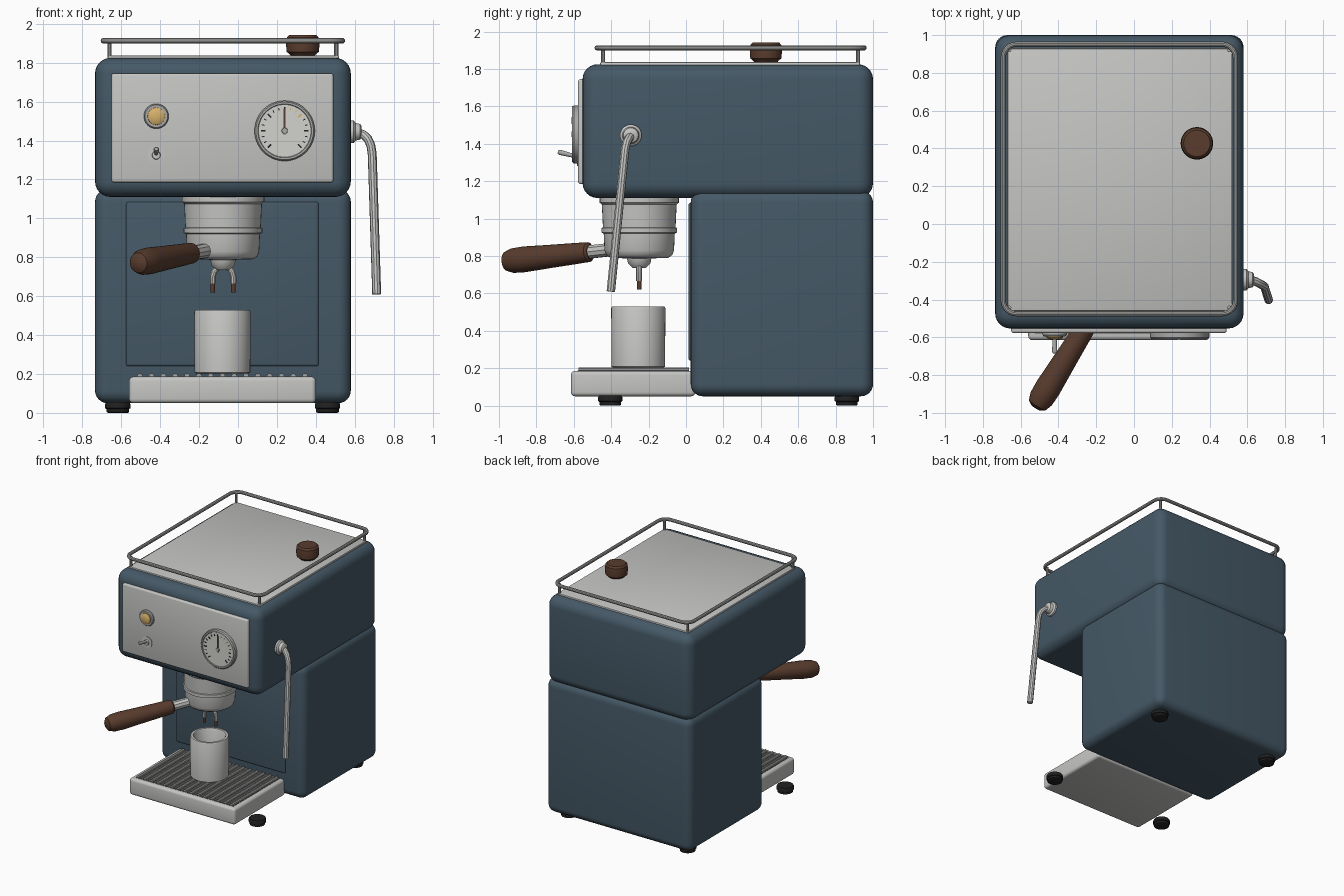
import bpy, bmesh, math
from mathutils import Vector

old = bpy.data.objects.get("Cube")
if old:
    bpy.data.objects.remove(old, do_unlink=True)


def material(name, r, g, b):
    m = bpy.data.materials.new(name)
    m.use_nodes = True
    m.diffuse_color = (r, g, b, 1)
    m.node_tree.nodes["Principled BSDF"].inputs["Base Color"].default_value = (r, g, b, 1)
    return m


blue = material("slate blue", 0.06, 0.10, 0.135)
steel = material("brushed steel", 0.56, 0.56, 0.55)
chrome = material("dark chrome", 0.4, 0.4, 0.39)
wood = material("brown wood", 0.10, 0.045, 0.027)
amber = material("amber", 0.68, 0.44, 0.15)
black = material("black rubber", 0.015, 0.015, 0.015)
dial_white = material("dial white", 0.65, 0.65, 0.62)
grille = material("grille shadow", 0.08, 0.08, 0.08)


def finish(name, bm, mat, loc=(0, 0, 0), direction=None):
    bmesh.ops.recalc_face_normals(bm, faces=bm.faces[:])
    mesh = bpy.data.meshes.new(name)
    bm.to_mesh(mesh)
    bm.free()
    mesh.materials.append(mat)
    ob = bpy.data.objects.new(name, mesh)
    bpy.context.collection.objects.link(ob)
    ob.location = loc
    if direction:
        ob.rotation_euler = Vector(direction).to_track_quat('Z', 'Y').to_euler()
    smooth(ob)
    return ob


def smooth(ob):
    bpy.ops.object.select_all(action='DESELECT')
    ob.select_set(True)
    bpy.context.view_layer.objects.active = ob
    bpy.ops.object.shade_smooth_by_angle(angle=math.radians(35))


def box(name, lo, hi, mat, bevel=0.0, segments=4):
    """Box between two corners, with rounded edges."""
    bm = bmesh.new()
    bmesh.ops.create_cube(bm, size=1)
    lo, hi = Vector(lo), Vector(hi)
    bmesh.ops.scale(bm, vec=hi - lo, verts=bm.verts)
    if bevel:
        bmesh.ops.bevel(bm, geom=bm.edges[:], offset=bevel, segments=segments,
                        profile=0.5, affect='EDGES', clamp_overlap=True)
    return finish(name, bm, mat, (lo + hi) / 2)


def lathe(name, profile, loc, mat, direction=None, steps=40):
    """Spin (radius, height) points around the local z axis."""
    bm = bmesh.new()
    pts = [(0, profile[0][1])] + profile + [(0, profile[-1][1])]
    vs = [bm.verts.new((r, 0, z)) for r, z in pts]
    es = [bm.edges.new(p) for p in zip(vs, vs[1:])]
    bmesh.ops.spin(bm, geom=vs + es, cent=(0, 0, 0), axis=(0, 0, 1),
                   angle=math.tau, steps=steps, use_merge=False)
    bmesh.ops.remove_doubles(bm, verts=bm.verts[:], dist=1e-5)
    return finish(name, bm, mat, loc, direction)


def tube(name, points, radius, mat, closed=False):
    curve = bpy.data.curves.new(name, 'CURVE')
    curve.dimensions = '3D'
    curve.bevel_depth = radius
    curve.bevel_resolution = 3
    curve.use_fill_caps = True
    sp = curve.splines.new('POLY')
    sp.points.add(len(points) - 1)
    for p, co in zip(sp.points, points):
        p.co = (*co, 1)
    sp.use_cyclic_u = closed
    curve.materials.append(mat)
    ob = bpy.data.objects.new(name, curve)
    bpy.context.collection.objects.link(ob)
    bpy.ops.object.select_all(action='DESELECT')
    ob.select_set(True)
    bpy.context.view_layer.objects.active = ob
    bpy.ops.object.convert(target='MESH')
    smooth(bpy.context.view_layer.objects.active)


FRONT = (0, -1, 0)
LEFT, RIGHT = -0.735, 0.58

# Housing
box("lower_body", (LEFT, 0.025, 0.05), (RIGHT, 1.0, 1.15), blue, 0.065, 6)
box("upper_body", (LEFT, -0.553, 1.11), (RIGHT, 1.0, 1.825), blue, 0.08, 6)
box("back_splash", (-0.575, 0.013, 0.24), (0.415, 0.06, 1.085), blue, 0.012, 3)
box("front_panel", (-0.65, -0.577, 1.185), (0.49, -0.5, 1.745), steel, 0.012, 3)
box("top_plate", (-0.67, -0.46, 1.80), (0.52, 0.93, 1.836), steel, 0.008, 2)

# Feet
for side, x in (("right", -0.618), ("left", 0.46)):
    for end, y in (("front", -0.405), ("back", 0.86)):
        lathe(f"{side}_{end}_foot", [(0.05, 0), (0.058, 0.004), (0.058, 0.02), (0.065, 0.024),
              (0.065, 0.045), (0.06, 0.055)], (x, y, 0), black)

# Cup rail with posts
x0, x1, y0, y1, R = -0.692, 0.537, -0.475, 0.952, 0.07
rail = []
corners = ((x1, y1), (x0, y1), (x0, y0), (x1, y0))
for k, (cx, cy) in enumerate(corners):
    sx, sy = (1 if cx > 0 else -1), (1 if cy > 0 else -1)
    for i in range(7):
        a = math.radians(90 * k + 15 * i)
        rail.append((cx - sx * R + R * math.cos(a), cy - sy * R + R * math.sin(a), 1.913))
    px, py = cx - sx * 0.032, cy - sy * 0.032
    tube(f"rail_post_{k}", [(px, py, 1.81), (px, py, 1.913)], 0.011, chrome)
tube("cup_rail", rail, 0.014, chrome, True)

# Lid knob
lathe("lid_knob", [(0.06, 0), (0.07, 0.012), (0.083, 0.022), (0.086, 0.06), (0.082, 0.095),
      (0.07, 0.108)], (0.333, 0.427, 1.834), wood)

# Indicator lamp and toggle switch
lathe("lamp_ring", [(0.064, 0), (0.064, 0.012), (0.058, 0.02), (0.046, 0.02)],
      (-0.42, -0.575, 1.525), chrome, FRONT)
lathe("lamp", [(0.046, 0), (0.044, 0.027), (0.03, 0.034), (0.012, 0.037)],
      (-0.42, -0.575, 1.525), amber, FRONT)
lathe("switch_base", [(0.045, 0), (0.045, 0.008), (0.022, 0.009), (0.02, 0.02)],
      (-0.42, -0.575, 1.325), steel, FRONT)
lathe("switch_lever", [(0.009, 0), (0.014, 0.1), (0.009, 0.11)],
      (-0.42, -0.578, 1.33), chrome, (0, -1, 0.25), 16)

# Pressure gauge
GX, GZ = 0.24, 1.45
lathe("gauge_bezel", [(0.155, 0), (0.155, 0.025), (0.148, 0.034), (0.138, 0.034), (0.134, 0.028)],
      (GX, -0.575, GZ), chrome, FRONT, 56)
lathe("gauge_face", [(0.135, 0), (0.135, 0.03)], (GX, -0.575, GZ), dial_white, FRONT, 56)
for i in range(19):
    deg = -135 + 15 * i
    major = i % 3 == 0
    hot = 15 <= deg <= 45
    half, inner = (0.004, 0.098) if major else (0.0025, 0.108)
    tick = box(f"gauge_tick_{i}", (-half, -0.002, inner), (half, 0.002, 0.122),
               amber if hot else black)
    a = math.radians(deg)
    mid = (inner + 0.122) / 2
    tick.location = (GX + mid * math.sin(a), -0.606, GZ + mid * math.cos(a))
    tick.rotation_euler = (0, a, 0)
box("gauge_needle", (GX - 0.005, -0.61, GZ - 0.02), (GX + 0.005, -0.606, GZ + 0.115), wood)
lathe("needle_hub", [(0.016, 0), (0.014, 0.009)], (GX, -0.604, GZ), chrome, FRONT, 20)

# Brew group and filter holder
CX, CY = -0.077, -0.25
lathe("brew_group", [(0.212, 1.13), (0.212, 1.085), (0.2, 1.075), (0.194, 0.95)],
      (CX, CY, 0), steel, None, 48)
lathe("filter_holder", [(0.19, 0.955), (0.202, 0.95), (0.202, 0.925), (0.19, 0.92), (0.186, 0.83),
      (0.176, 0.805), (0.155, 0.79), (0.065, 0.787), (0.06, 0.76), (0.035, 0.735)],
      (CX, CY, 0), steel, None, 48)
for side, s in (("right", -1), ("left", 1)):
    tube(f"{side}_spout", [(CX + s * dx, CY, z) for dx, z in
         ((0.0, 0.755), (0.03, 0.745), (0.046, 0.725), (0.053, 0.7), (0.053, 0.665))], 0.016, steel)
    lathe(f"{side}_spout_tip", [(0.012, 0.62), (0.012, 0.672)], (CX + s * 0.053, CY, 0), wood, None, 16)

# Filter holder handle
grip = Vector((-0.235, -0.51, 0.822))
axis = Vector((-0.52, -0.972, 0.77)) - grip
tube("handle_neck", [(-0.16, -0.385, 0.836), grip + axis * 0.05], 0.037, steel)
lathe("handle", [(0.04, 0), (0.053, 0.012), (0.056, 0.08), (0.062, 0.25), (0.069, 0.42),
      (0.066, 0.49), (0.052, 0.53), (0.025, 0.547)], grip, wood, axis)

# Steam wand
lathe("wand_hub", [(0.058, 0), (0.058, 0.025), (0.045, 0.035), (0.04, 0.058), (0.028, 0.066)],
      (0.57, -0.295, 1.445), steel, (1, 0, 0))
tube("steam_wand", [(0.61, -0.293, 1.442), (0.645, -0.305, 1.43), (0.668, -0.317, 1.408),
     (0.683, -0.325, 1.375), (0.69, -0.33, 1.33), (0.713, -0.402, 0.61)], 0.023, steel)

# Drip tray with slatted top
box("drip_tray", (-0.56, -0.615, 0.05), (0.40, 0.05, 0.186), steel, 0.022, 4)
box("tray_well", (-0.525, -0.58, 0.181), (0.365, 0.015, 0.188), grille)
for i in range(15):
    x = -0.505 + 0.0607 * i
    tube(f"tray_slat_{i}", [(x, -0.575, 0.19), (x, 0.015, 0.19)], 0.014, chrome)

# Cup
lathe("cup", [(0.13, 0.2), (0.143, 0.208), (0.145, 0.52), (0.14, 0.53), (0.122, 0.53), (0.116, 0.52),
      (0.114, 0.24)], (-0.08, -0.255, 0), steel, None, 48)
